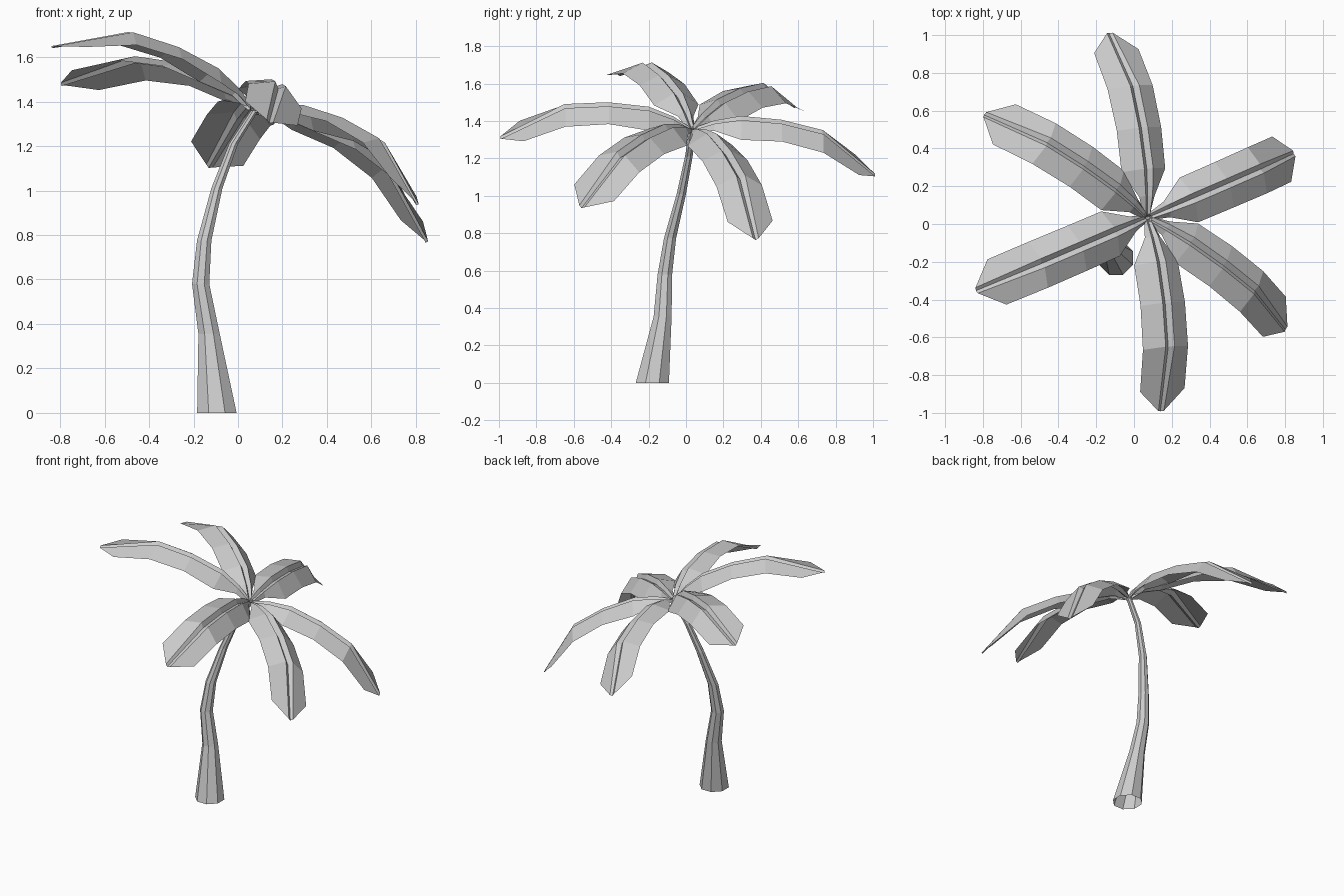
import bpy, bmesh, math
from mathutils import Vector

cube = bpy.data.objects.get("Cube")
if cube:
    bpy.data.objects.remove(cube)

# One plain grey for the whole tree
grey = bpy.data.materials.new("plain grey")
grey.diffuse_color = (0.6, 0.6, 0.6, 1)
grey.use_nodes = True
grey.node_tree.nodes["Principled BSDF"].inputs["Base Color"].default_value = (0.6, 0.6, 0.6, 1)


def loft(name, rows, closed=False):
    """Skin consecutive rows of points with flat faces."""
    bm = bmesh.new()
    grid = [[bm.verts.new(p) for p in row] for row in rows]
    for a, b in zip(grid, grid[1:]):
        n = len(a)
        for i in range(n if closed else n - 1):
            j = (i + 1) % n
            bm.faces.new((a[i], a[j], b[j], b[i]))
    bmesh.ops.remove_doubles(bm, verts=bm.verts, dist=0.0005)
    mesh = bpy.data.meshes.new(name)
    bm.to_mesh(mesh)
    bm.free()
    mesh.materials.append(grey)
    obj = bpy.data.objects.new(name, mesh)
    bpy.context.collection.objects.link(obj)
    return obj


# Curved, flared eight-sided trunk: centre and radius of each ring
CROWN = Vector((0.075, 0.035, 1.36))
trunk_rings = [
    ((-0.095, -0.18, 0), 0.096),
    ((-0.13, -0.125, 0.355), 0.052),
    ((-0.168, -0.113, 0.58), 0.042),
    ((-0.152, -0.085, 0.775), 0.035),
    ((-0.095, -0.025, 1.01), 0.027),
    ((-0.02, 0.015, 1.21), 0.022),
    (CROWN, 0.018),
]
rows = []
for centre, radius in trunk_rings:
    angles = [math.tau * (k + 0.5) / 8 for k in range(8)]
    rows.append([Vector(centre) + radius * Vector((math.cos(a), math.sin(a), 0)) for a in angles])
loft("trunk", rows, closed=True)

# Leaf stations: rib reach, rib height, rib half-width, groove depth,
# then edge reach, edge height, edge half-width
STATIONS = [
    (0.01, 0.0, 0.012, 0.008, 0.02, -0.012, 0.02),
    (0.11, 0.05, 0.02, 0.02, 0.11, 0.02, 0.045),
    (0.25, 0.09, 0.026, 0.025, 0.25, 0.02, 0.128),
    (0.47, 0.092, 0.026, 0.025, 0.47, 0.035, 0.13),
    (0.7, 0.056, 0.026, 0.025, 0.7, -0.005, 0.132),
    (1.015, -0.165, 0.016, 0.01, 0.91, -0.115, 0.13),
]

# The crown leans with the trunk, so the leaves fan about a tilted axis
AXIS = Vector((0.407, 0.146, 0.902)).normalized()


def leaf(name, direction):
    out = Vector(direction)
    out = (out - AXIS * out.dot(AXIS)).normalized()
    side = AXIS.cross(out)

    def at(reach, height, lateral):
        return CROWN + out * reach + AXIS * height + side * lateral

    rows = []
    for rib, high, rib_w, groove, edge, low, edge_w in STATIONS:
        rows.append([at(edge, low, -edge_w), at(rib, high, -rib_w), at(rib, high - groove, 0),
                     at(rib, high, rib_w), at(edge, low, edge_w)])
    loft(name, rows)


# Three opposed pairs of leaves
PAIRS = {
    "back_left_leaf": (0.835, 0.36, -0.435),
    "front_left_leaf": (0.785, -0.56, -0.265),
    "front_leaf": (0.135, -0.995, 0.1),
}
OPPOSITE = {"back_left_leaf": "front_right_leaf", "front_left_leaf": "back_right_leaf",
            "front_leaf": "back_leaf"}
for name, direction in PAIRS.items():
    leaf(name, direction)
    leaf(OPPOSITE[name], -Vector(direction))
